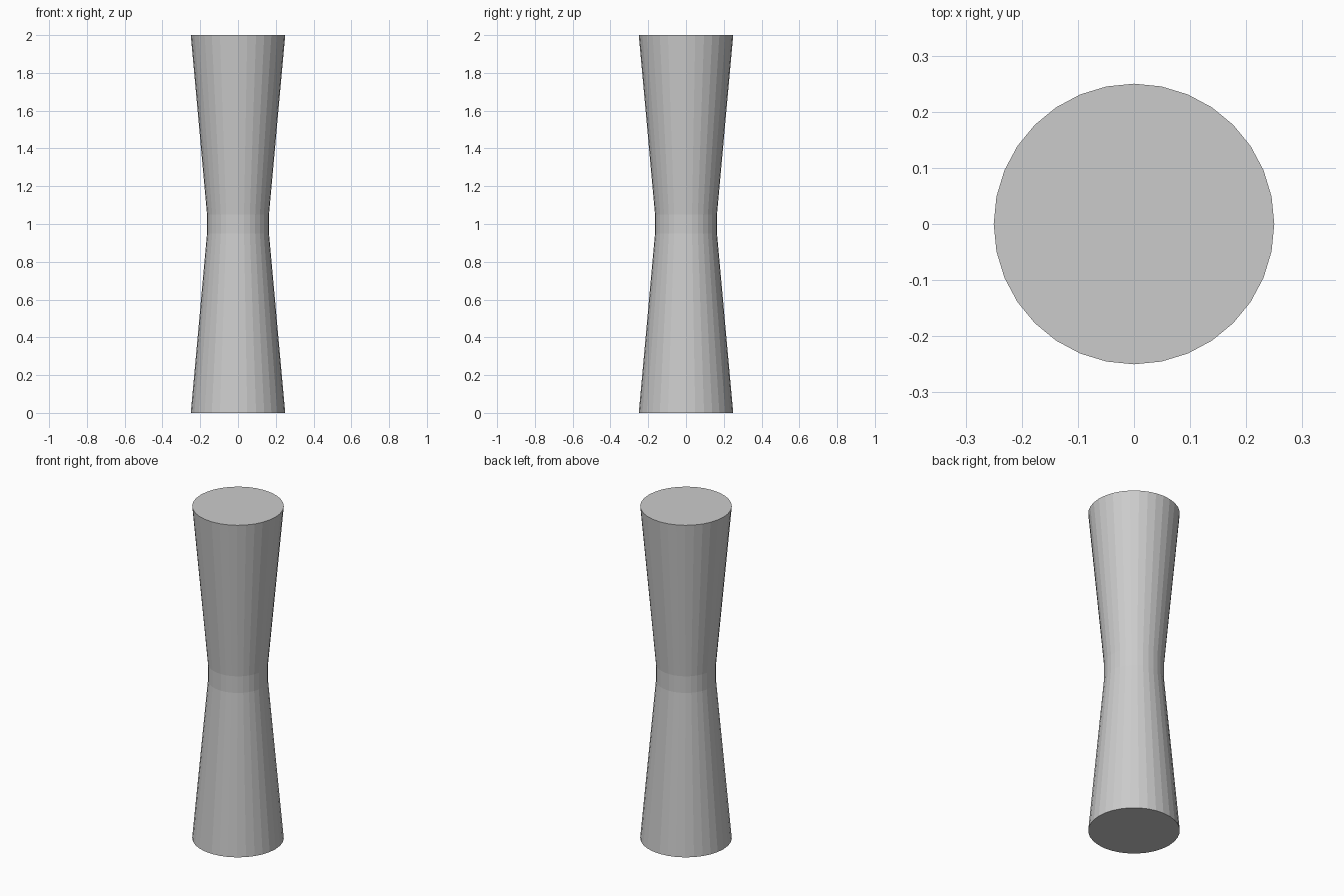
import bpy, bmesh
from math import cos, sin, tau

if "Cube" in bpy.data.objects:
    bpy.data.objects.remove(bpy.data.objects["Cube"])

SIDES = 32
# Half profile (radius, height): flared ends and a narrow straight waist
PROFILE = [(0.25, 0.0), (0.164, 0.95), (0.164, 1.05), (0.25, 2.0)]

bm = bmesh.new()
rings = [[bm.verts.new((r * cos(tau * i / SIDES), r * sin(tau * i / SIDES), z))
          for i in range(SIDES)] for r, z in PROFILE]

# Side walls
for low, high in zip(rings, rings[1:]):
    for i in range(SIDES):
        j = (i + 1) % SIDES
        bm.faces.new((low[i], low[j], high[j], high[i]))

# Flat end caps
bm.faces.new(rings[0][::-1])
bm.faces.new(rings[-1])

mesh = bpy.data.meshes.new("waisted_column")
bm.to_mesh(mesh)
bm.free()
column = bpy.data.objects.new("waisted_column", mesh)
bpy.context.collection.objects.link(column)
